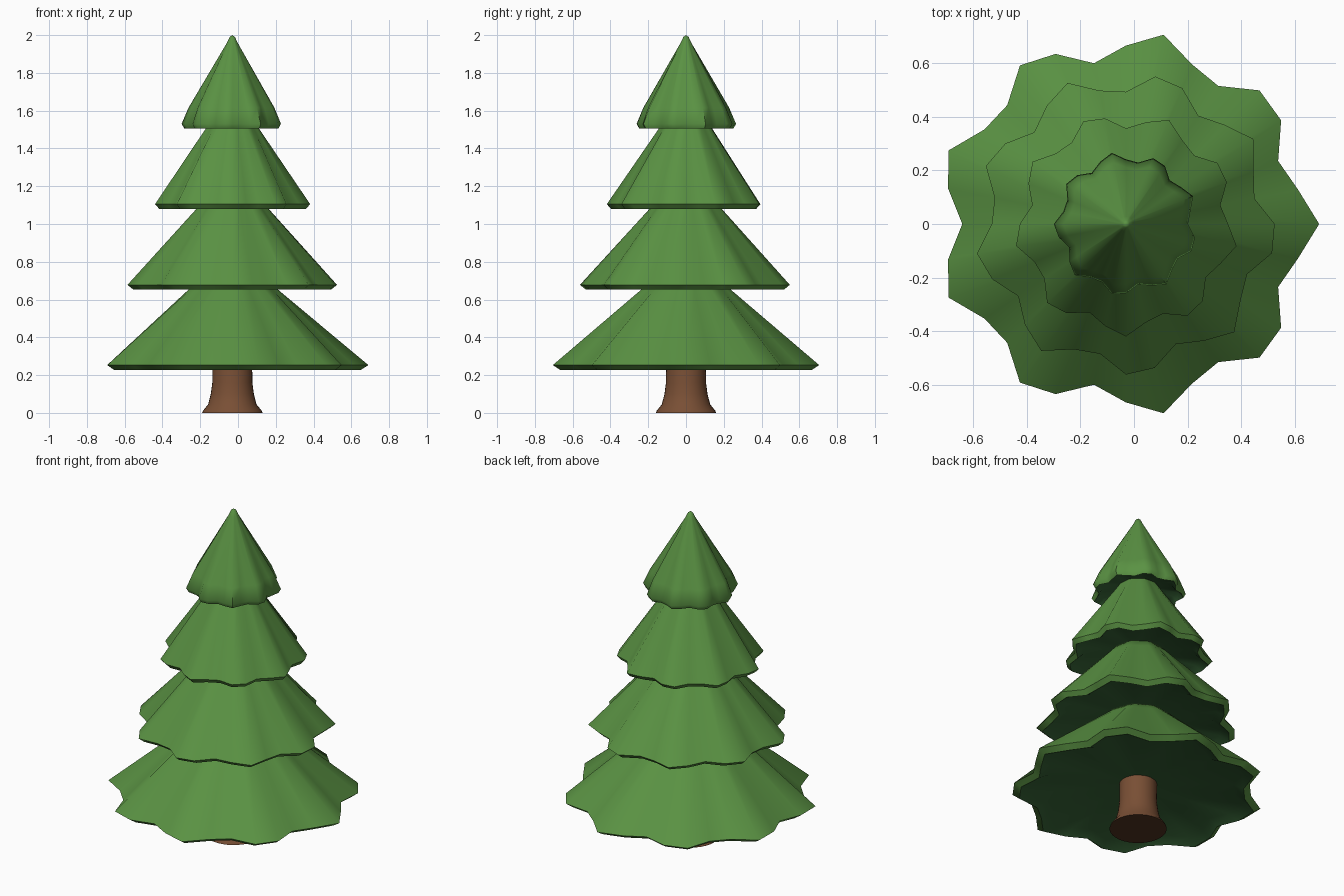
import bpy, bmesh, math

if "Cube" in bpy.data.objects:
    bpy.data.objects.remove(bpy.data.objects["Cube"])

CX = -0.03      # trunk axis; the lobed skirt is wider on one side
SIDES = 32
LOBES = 9


def material(name, rgb):
    m = bpy.data.materials.new(name)
    m.diffuse_color = (*rgb, 1.0)
    m.use_nodes = True
    m.node_tree.nodes["Principled BSDF"].inputs["Base Color"].default_value = m.diffuse_color
    return m


green = material("needle green", (0.102, 0.287, 0.056))
dark_green = material("underside dark green", (0.036, 0.12, 0.036))
brown = material("bark brown", (0.19, 0.078, 0.035))
dark_brown = material("cut wood dark brown", (0.078, 0.034, 0.015))


def lathe(name, profile, mats, under, lobe=0.0, phase=0.0):
    """Revolve (radius, z) points, pole to pole, with lobes that fade inwards.
    The first `under` bands get the second material."""
    bm = bmesh.new()
    rim = max(r for r, z in profile)
    bottom = bm.verts.new((CX, 0, profile[0][1]))
    top = bm.verts.new((CX, 0, profile[-1][1]))
    rings = []
    for i, (r, z) in enumerate(profile[1:-1]):
        fade = 1.0 if i < under else r / rim
        ring = []
        for k in range(SIDES):
            a = 2 * math.pi * k / SIDES
            rr = r * (1 + lobe * fade * math.cos(LOBES * a + phase))
            ring.append(bm.verts.new((CX + rr * math.cos(a), rr * math.sin(a), z)))
        rings.append(ring)
    for k in range(SIDES):
        n = (k + 1) % SIDES
        bm.faces.new((bottom, rings[0][n], rings[0][k])).material_index = 1
        bm.faces.new((top, rings[-1][k], rings[-1][n]))
        for j, (lo, hi) in enumerate(zip(rings, rings[1:])):
            f = bm.faces.new((lo[k], lo[n], hi[n], hi[k]))
            f.material_index = 1 if j + 1 < under else 0
    bmesh.ops.recalc_face_normals(bm, faces=bm.faces)
    me = bpy.data.meshes.new(name)
    bm.to_mesh(me)
    bm.free()
    for m in mats:
        me.materials.append(m)
    ob = bpy.data.objects.new(name, me)
    bpy.context.collection.objects.link(ob)
    bpy.ops.object.select_all(action='DESELECT')
    ob.select_set(True)
    bpy.context.view_layer.objects.active = ob
    bpy.ops.object.shade_smooth_by_angle(angle=math.radians(55))
    return ob


# Trunk with flared foot
lathe("trunk", [(0, 0), (0.16, 0), (0.155, 0.012), (0.128, 0.045), (0.114, 0.10),
                (0.106, 0.16), (0.104, 0.36), (0, 0.36)], (brown, dark_brown), 1)

# Branch tiers: name, bottom z, rim radius, radius 0.42 above the bottom
tiers = [("bottom_branches", 0.228, 0.665, 0.24),
         ("lower_branches", 0.653, 0.527, 0.195),
         ("upper_branches", 1.08, 0.388, 0.143),
         ("top_branches", 1.505, 0.25, 0.038)]
for i, (name, z, rim, neck) in enumerate(tiers):
    profile = [(0, z + 0.065), (rim * 0.85, z + 0.03), (rim * 0.945, z), (rim, z + 0.025)]
    if i < 3:
        tip = neck - (rim - neck) / 0.395 * 0.07
        profile += [(neck, z + 0.42), (tip, z + 0.49), (0, z + 0.49)]
    else:  # rounded tip
        profile += [(0.218, z + 0.11), (0.028, z + 0.455), (0.014, z + 0.485), (0, 2.0)]
    lathe(name, profile, (green, dark_green), 2, 0.083, 0.9 * i)
